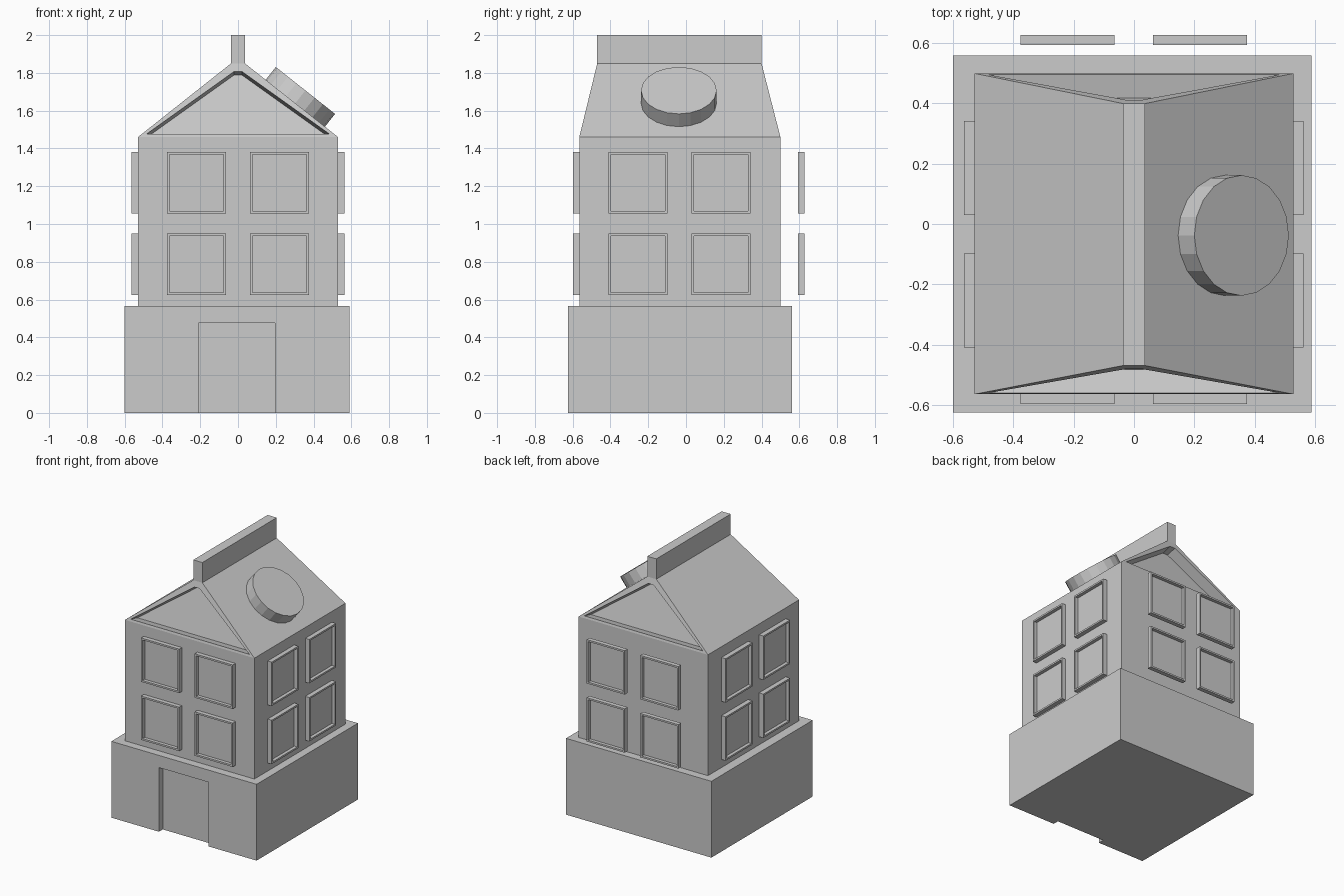
import bpy, bmesh, math
from mathutils import Vector

if "Cube" in bpy.data.objects:
    bpy.data.objects.remove(bpy.data.objects["Cube"])


def finish(bm, name):
    bmesh.ops.recalc_face_normals(bm, faces=bm.faces)
    mesh = bpy.data.meshes.new(name)
    bm.to_mesh(mesh)
    bm.free()
    obj = bpy.data.objects.new(name, mesh)
    bpy.context.collection.objects.link(obj)
    return obj


def loft(rings):
    """Stacked rectangles (x0, x1, y0, y1, z) joined into a closed solid."""
    bm = bmesh.new()
    loops = [[bm.verts.new((x, y, z)) for x, y in ((x0, y0), (x1, y0), (x1, y1), (x0, y1))]
             for x0, x1, y0, y1, z in rings]
    bm.faces.new(loops[0][::-1])
    bm.faces.new(loops[-1])
    for a, b in zip(loops, loops[1:]):
        for i in range(4):
            j = (i + 1) % 4
            bm.faces.new((a[i], a[j], b[j], b[i]))
    bmesh.ops.recalc_face_normals(bm, faces=bm.faces)
    bm.normal_update()
    return bm


def box(x0, x1, y0, y1, z0, z1):
    return loft([(x0, x1, y0, y1, z0), (x0, x1, y0, y1, z1)])


def recess(bm, faces, border, depth):
    """Leave a flat border, then sink the inner panel along its normal."""
    bmesh.ops.inset_individual(bm, faces=faces, thickness=border, depth=0)
    for f in faces:
        f.normal_update()
        shift = f.normal * -depth
        new = bmesh.ops.extrude_discrete_faces(bm, faces=[f])["faces"][0]
        bmesh.ops.translate(bm, verts=new.verts, vec=shift)


# Ground storey with a shallow doorway
base = finish(box(-0.60, 0.59, -0.625, 0.56, 0, 0.565), "ground_storey")
cutter = finish(box(-0.21, 0.195, -0.80, -0.58, -0.2, 0.475), "doorway_cutter")
cutter.hide_render = True
cutter.hide_viewport = True
cut = base.modifiers.new("doorway", "BOOLEAN")
cut.operation = "DIFFERENCE"
cut.solver = "EXACT"
cut.object = cutter

# Upper storeys, roof and ridge as one loft, with sunken gable panels
bm = loft([(-0.53, 0.53, -0.565, 0.50, 0.565),
           (-0.53, 0.53, -0.565, 0.50, 1.46),
           (-0.037, 0.037, -0.47, 0.40, 1.85),
           (-0.037, 0.037, -0.47, 0.40, 2.0)])
gables = [f for f in bm.faces
          if 1.5 < f.calc_center_median().z < 1.8 and abs(f.normal.y) > 0.5]
recess(bm, gables, 0.047, 0.08)
finish(bm, "upper_house")


# Windows: frame boxes with sunken panes, on all four sides
def window(name, bounds, outward):
    bm = box(*bounds)
    out = Vector(outward)
    pane = [f for f in bm.faces if f.normal.dot(out) > 0.9]
    recess(bm, pane, 0.018, 0.025)
    finish(bm, name)


for row, (z0, z1) in enumerate(((0.625, 0.95), (1.055, 1.38))):
    for col, (x0, y0) in enumerate(((-0.376, -0.41), (0.063, 0.03))):
        x1, y1 = x0 + 0.312, y0 + 0.312
        tag = f"_{row}_{col}"
        window("front_window" + tag, (x0, x1, -0.597, -0.564, z0, z1), (0, -1, 0))
        window("back_window" + tag, (x0, x1, 0.594, 0.627, z0, z1), (0, 1, 0))
        window("right_window" + tag, (0.529, 0.563, y0, y1, z0, z1), (1, 0, 0))
        window("left_window" + tag, (-0.565, -0.529, y0, y1, z0, z1), (-1, 0, 0))

# Round disc lying on the right roof slope
normal = Vector((0.39, 0, 0.493)).normalized()
center = Vector((0.357, -0.038, 1.707)) - normal * 0.045
bpy.ops.mesh.primitive_cylinder_add(vertices=20, radius=0.2, depth=0.09, location=center,
                                    rotation=(0, math.atan2(normal.x, normal.z), 0))
bpy.context.object.name = "roof_disc"
